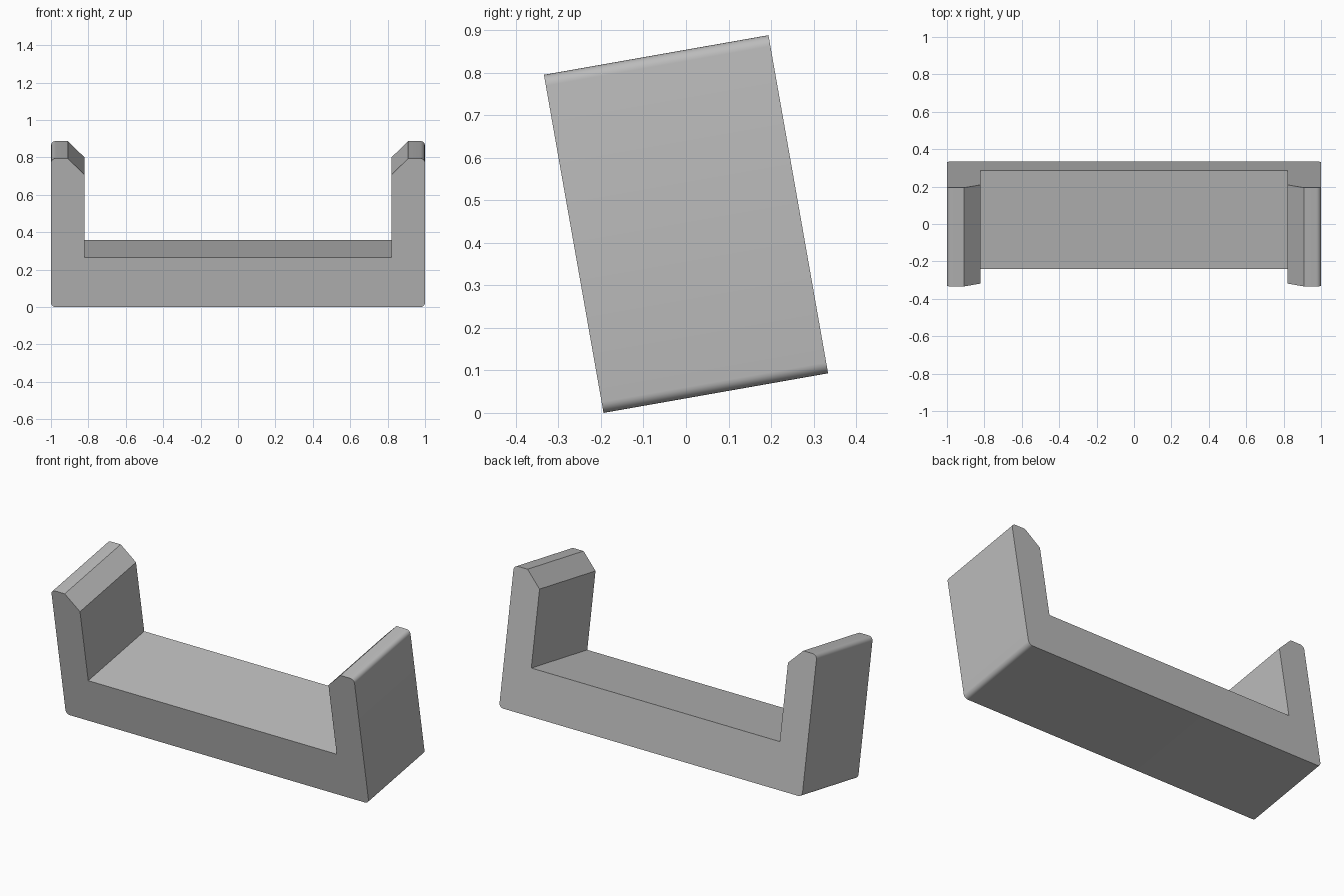
import bpy, bmesh, math
from mathutils import Matrix

cube = bpy.data.objects.get("Cube")
if cube:
    bpy.data.objects.remove(cube, do_unlink=True)

DEPTH, HEIGHT, FLOOR = 0.536, 0.807, 0.269
INNER, CHAMFER, ROUND = 0.82, 0.09, 0.026
TILT = math.radians(10)

# Plain grey material
grey = bpy.data.materials.new("plain grey")
grey.use_nodes = True
color = (0.5, 0.5, 0.5, 1)
grey.diffuse_color = color
grey.node_tree.nodes["Principled BSDF"].inputs["Base Color"].default_value = color

# U-shaped cross-section, right half mirrored to the left
half = [(1, 0), (1, HEIGHT), (INNER + CHAMFER, HEIGHT),
        (INNER, HEIGHT - CHAMFER), (INNER, FLOOR)]
profile = half + [(-x, z) for x, z in reversed(half)]

bm = bmesh.new()
front = bm.faces.new([bm.verts.new((x, 0, z)) for x, z in profile])
extruded = bmesh.ops.extrude_face_region(bm, geom=[front])["geom"]
bmesh.ops.translate(bm, vec=(0, DEPTH, 0),
                    verts=[v for v in extruded if isinstance(v, bmesh.types.BMVert)])

# Rounded outer corners running front to back
corners = [e for e in bm.edges
           if abs(e.verts[0].co.y - e.verts[1].co.y) > 0.1
           and abs(e.verts[0].co.x) > 0.99]
bmesh.ops.bevel(bm, geom=corners, offset=ROUND, segments=6, profile=0.5,
                affect='EDGES')

# Lean the cradle backwards, then stand it on the ground, centred
bmesh.ops.transform(bm, matrix=Matrix.Rotation(TILT, 4, 'X'), verts=bm.verts)
ys = [v.co.y for v in bm.verts]
low = min(v.co.z for v in bm.verts)
bmesh.ops.translate(bm, vec=(0, -(min(ys) + max(ys)) / 2, -low), verts=bm.verts)
bmesh.ops.recalc_face_normals(bm, faces=bm.faces)

mesh = bpy.data.meshes.new("cradle_bracket")
bm.to_mesh(mesh)
bm.free()
mesh.materials.append(grey)
bracket = bpy.data.objects.new("cradle_bracket", mesh)
bpy.context.collection.objects.link(bracket)

bpy.ops.object.select_all(action='DESELECT')
bracket.select_set(True)
bpy.context.view_layer.objects.active = bracket
bpy.ops.object.shade_smooth_by_angle(angle=math.radians(30))
